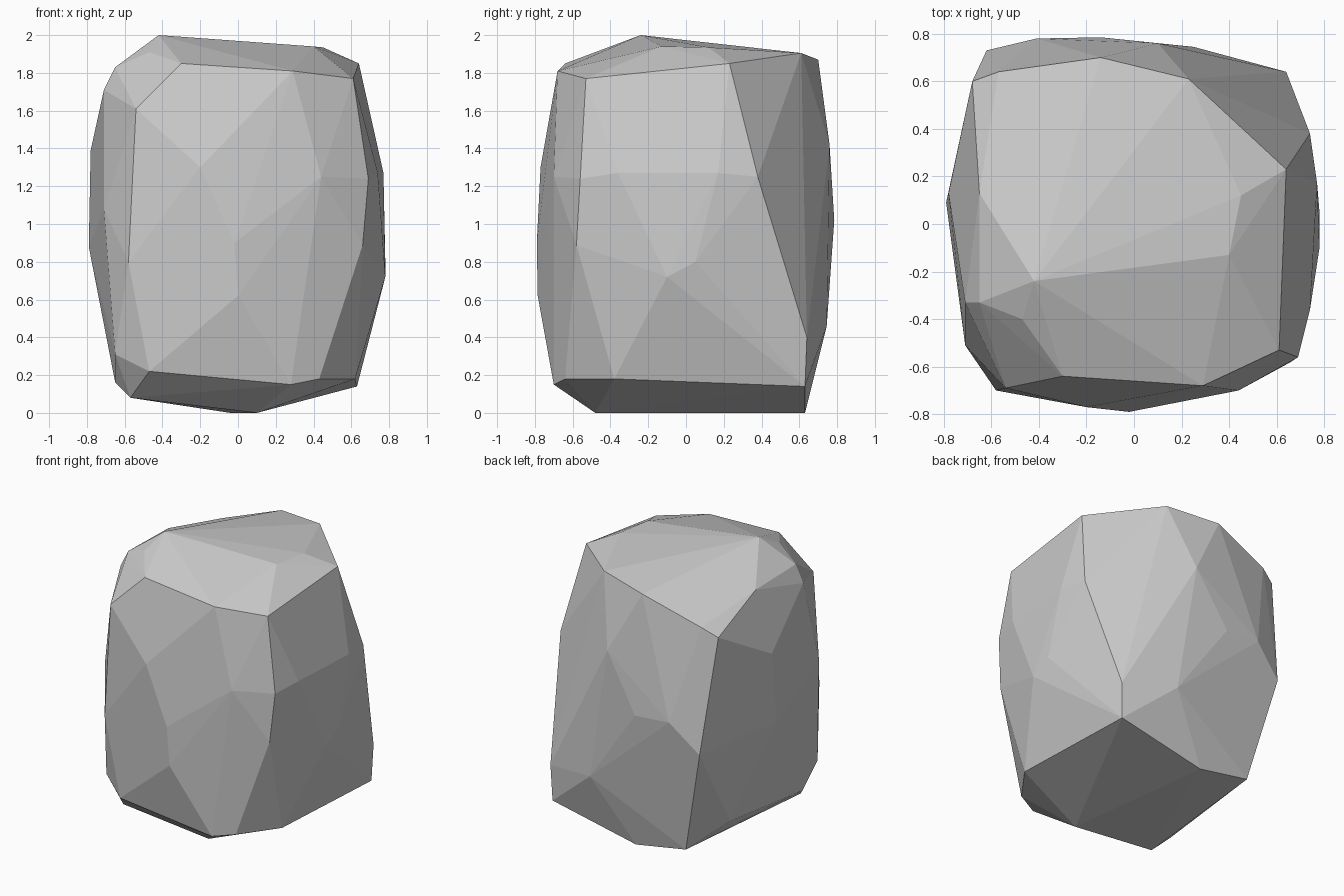
import bpy, bmesh
from math import radians

# Corner points of the faceted boulder, grouped by side
top = [(-.42, -.24, 2), (.45, .12, 1.935), (.4, -.13, 1.94), (.64, .23, 1.85),
       (.23, .61, 1.905), (-.14, .7, 1.87), (-.57, .64, 1.72), (-.65, .13, 1.82),
       (-.65, -.33, 1.83), (-.47, -.4, 1.91), (-.3, -.64, 1.85), (.29, -.68, 1.81),
       (.61, -.53, 1.77)]
front = [(-.71, -.33, 1.71), (-.54, -.69, 1.61), (-.2, -.77, 1.3), (.44, -.7, 1.25),
         (-.02, -.79, .9), (0, -.785, .62), (.69, -.56, 1.24), (.66, -.58, .89),
         (-.58, -.7, .8), (-.71, -.51, 1.08)]
right = [(.74, -.36, 1.27), (.77, .17, 1.27), (.78, .05, .8), (.78, -.1, .72),
         (.74, .38, 1.25)]
back = [(.64, .64, .4), (.25, .745, .46), (-.14, .785, 1.02), (-.41, .78, 1.04),
        (.1, .76, 1.42), (-.62, .73, .84)]
left = [(-.68, .6, 1.66), (-.78, .13, 1.39), (-.79, .09, .88)]
bottom = [(.63, .63, .14), (-.04, .63, 0), (-.44, .63, .07), (-.62, .38, .23),
          (-.65, -.41, .16), (-.65, -.58, .31), (-.47, -.68, .22), (.43, -.64, .18),
          (.28, -.7, .15), (.62, -.38, .18), (.1, -.48, 0), (-.57, -.5, .08)]

# Wrap the corners in a chiselled hull and merge nearly flat facets
bm = bmesh.new()
for side in (top, front, right, back, left, bottom):
    for co in side:
        bm.verts.new(co)
hull = bmesh.ops.convex_hull(bm, input=bm.verts[:])
bmesh.ops.delete(bm, geom=[v for v in bm.verts if not v.link_faces], context='VERTS')
bmesh.ops.dissolve_limit(bm, angle_limit=radians(2.5), verts=bm.verts[:], edges=bm.edges[:])
bmesh.ops.recalc_face_normals(bm, faces=bm.faces[:])

mesh = bpy.data.meshes.new("boulder")
bm.to_mesh(mesh)
bm.free()
boulder = bpy.data.objects.new("boulder", mesh)
bpy.context.collection.objects.link(boulder)
